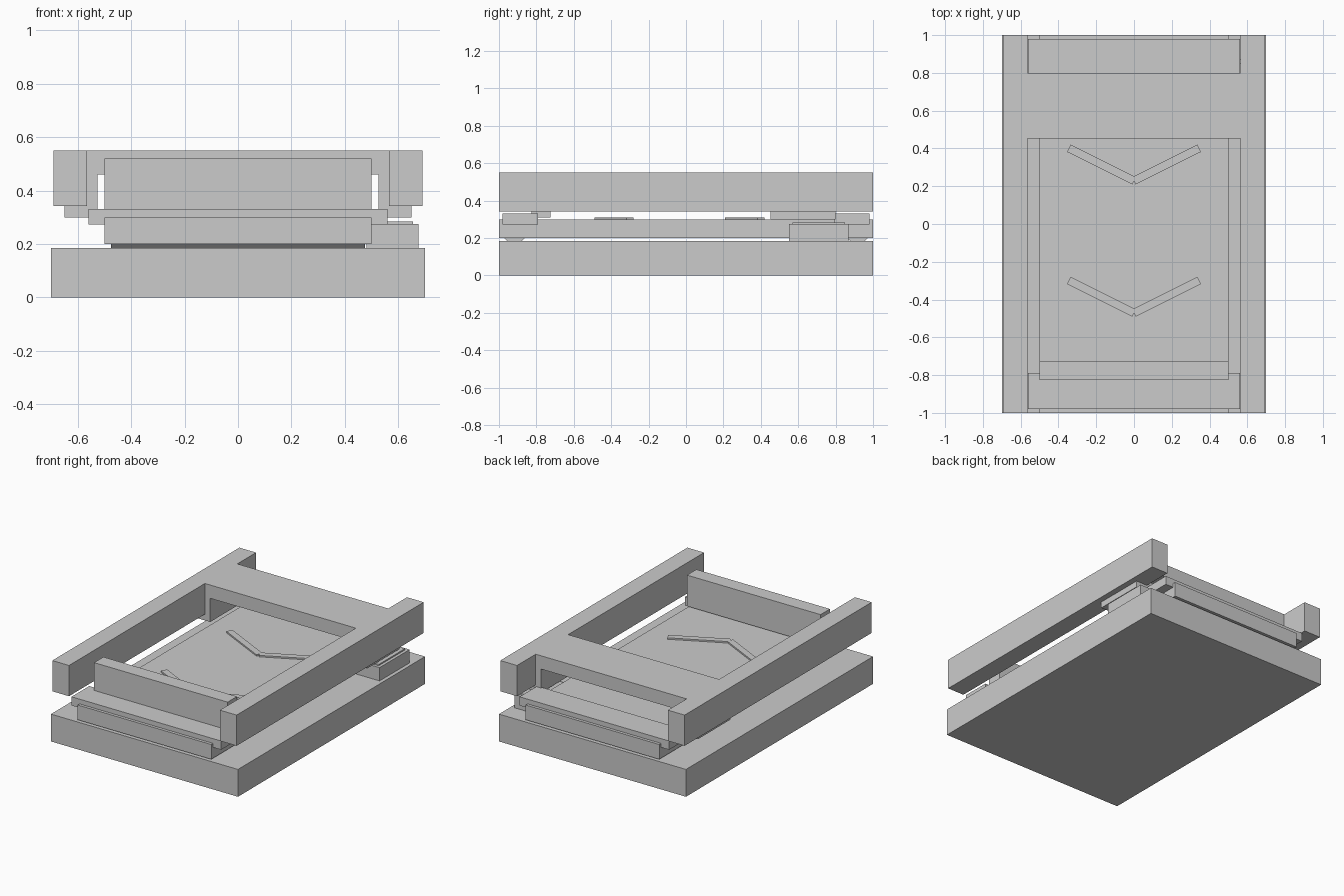
import bpy, bmesh, math

if "Cube" in bpy.data.objects:
    bpy.data.objects.remove(bpy.data.objects["Cube"])


def box(name, x, y, z, parent_angle=0.0):
    """Box from (min, max) ranges, optionally turned about its own z axis."""
    bpy.ops.mesh.primitive_cube_add(size=1, location=[sum(r) / 2 for r in (x, y, z)],
                                    rotation=(0, 0, parent_angle))
    ob = bpy.context.object
    ob.name = name
    ob.scale = [r[1] - r[0] for r in (x, y, z)]
    return ob


def prism(name, profile, axis, a, b):
    """Extrude a 2D profile along x (profile = y,z) or y (profile = x,z)."""
    bm = bmesh.new()
    put = (lambda u, v, t: (t, u, v)) if axis == 'x' else (lambda u, v, t: (u, t, v))
    face = bm.faces.new([bm.verts.new(put(u, v, a)) for u, v in profile])
    new = bmesh.ops.extrude_face_region(bm, geom=[face])['geom']
    shift = (b - a, 0, 0) if axis == 'x' else (0, b - a, 0)
    bmesh.ops.translate(bm, vec=shift, verts=[g for g in new if isinstance(g, bmesh.types.BMVert)])
    bmesh.ops.recalc_face_normals(bm, faces=bm.faces)
    me = bpy.data.meshes.new(name)
    bm.to_mesh(me)
    bm.free()
    ob = bpy.data.objects.new(name, me)
    bpy.context.collection.objects.link(ob)
    return ob


# Base block and floating tray
box("base", (-0.7, 0.7), (-1, 1), (0, 0.185))
box("tray", (-0.5, 0.5), (-1, 1), (0.2, 0.3))

# Tapered feet and cross pieces at both ends of the tray
for s, end in ((-1, "front"), (1, "back")):
    prism(end + "_foot", [(s * 0.975, 0.202), (s * 0.86, 0.202),
                          (s * 0.878, 0.185), (s * 0.957, 0.185)], 'x', -0.475, 0.475)
    ys = sorted((s * 0.98, s * 0.79))
    box(end + "_cross_piece", (-0.56, 0.56), ys, (0.273, 0.332))

# Upright bar at the front
box("front_bar", (-0.5, 0.5), (-0.825, -0.725), (0.31, 0.52))

# Side rails
for s, side in ((-1, "left"), (1, "right")):
    box(side + "_rail", sorted((s * 0.565, s * 0.69)), (-1, 1), (0.342, 0.55))

# Bridge between the rails: top panel, legs and outward flanges
half = [(0.65, 0.30), (0.65, 0.342), (0.565, 0.342), (0.565, 0.55)]
inner = [(0.525, 0.30), (0.525, 0.46)]
outline = (half + [(-x, z) for x, z in reversed(half)]
           + [(-x, z) for x, z in inner] + list(reversed(inner)))
prism("bridge", outline, 'y', 0.453, 0.80)

# Side control block with thin cap plate
box("side_block", (0.48, 0.675), (0.55, 0.87), (0.185, 0.275))
box("side_block_cap", (0.5, 0.655), (0.57, 0.85), (0.275, 0.284))

# Raised chevrons on the tray
for n, dy in enumerate((0, -0.7)):
    for s in (-1, 1):
        cx, cy = s * 0.1725, 0.315 + dy
        box(f"chevron_arm_{n}_{'right' if s > 0 else 'left'}", (cx - 0.193, cx + 0.193),
            (cy - 0.0215, cy + 0.0215), (0.298, 0.31), s * math.radians(26.5))
